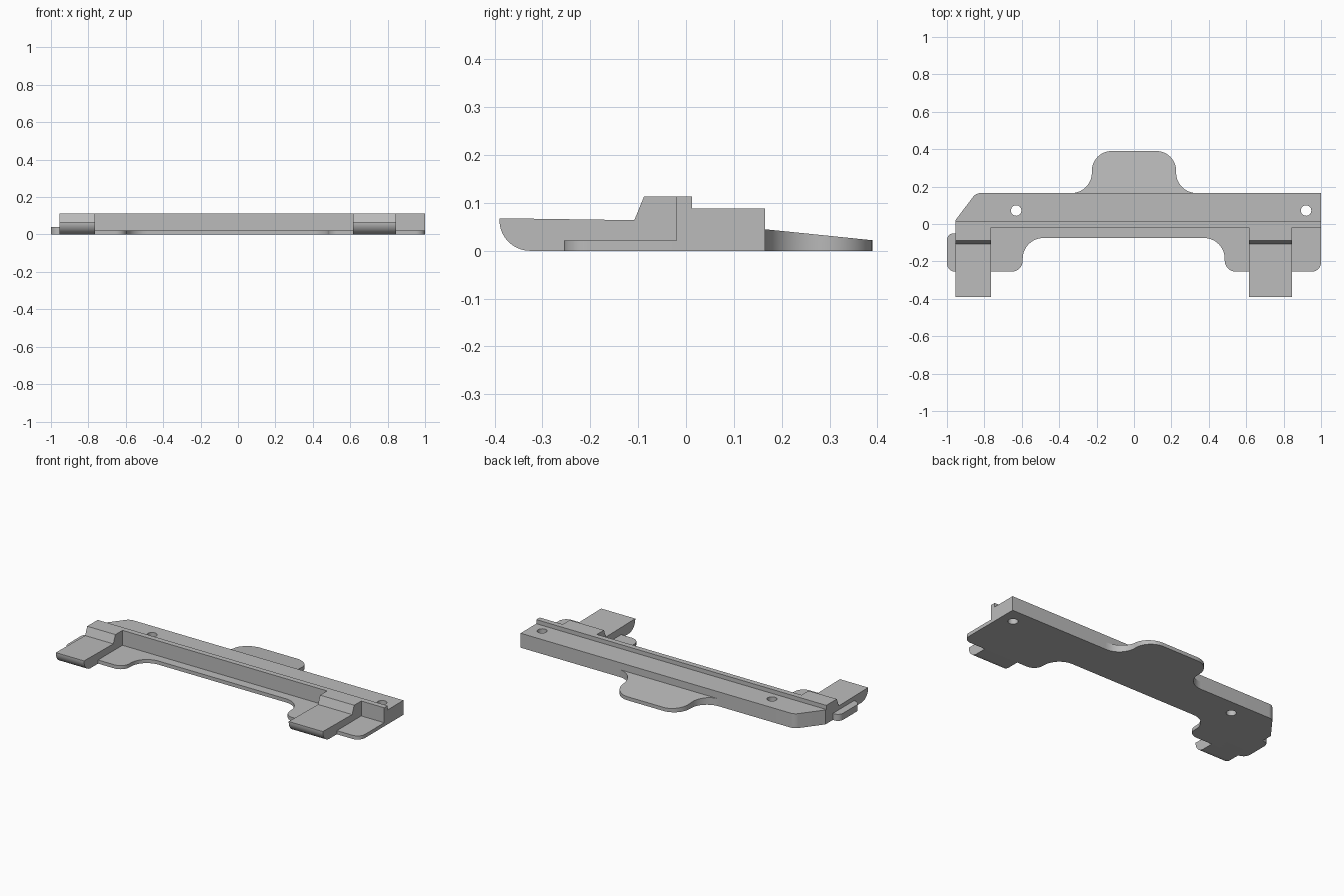
import bpy, bmesh, math
from mathutils import Vector

cube = bpy.data.objects.get("Cube")
if cube:
    bpy.data.objects.remove(cube, do_unlink=True)

grey = bpy.data.materials.new("plain grey")
grey.use_nodes = True
colour = (0.5, 0.5, 0.5, 1)
grey.diffuse_color = colour
grey.node_tree.nodes["Principled BSDF"].inputs["Base Color"].default_value = colour


def rounded(corners, steps=10):
    """Outline from (a, b) or (a, b, radius) corners."""
    pts = [Vector(c[:2]) for c in corners]
    out = []
    for i, c in enumerate(corners):
        p = pts[i]
        if len(c) == 2:
            out.append(p)
            continue
        u = (pts[i - 1] - p).normalized()
        v = (pts[(i + 1) % len(pts)] - p).normalized()
        half = u.angle(v) / 2
        centre = p + (u + v).normalized() * c[2] / math.sin(half)
        reach = c[2] / math.tan(half)
        a, b = p + u * reach - centre, p + v * reach - centre
        w = math.pi - 2 * half
        for s in range(steps + 1):
            k = s / steps
            out.append(centre + (a * math.sin((1 - k) * w) + b * math.sin(k * w)) / math.sin(w))
    return out


def prism(name, corners, low, high, axis="z"):
    """Extrude an outline along z (xy outline) or x (yz outline)."""
    bm = bmesh.new()

    def place(p, h):
        return (p.x, p.y, h) if axis == "z" else (h, p.x, p.y)

    outline = rounded(corners)
    bottom = [bm.verts.new(place(p, low)) for p in outline]
    top = [bm.verts.new(place(p, high)) for p in outline]
    bm.faces.new(bottom)
    bm.faces.new(top)
    n = len(outline)
    for i in range(n):
        j = (i + 1) % n
        bm.faces.new((bottom[i], bottom[j], top[j], top[i]))
    bmesh.ops.recalc_face_normals(bm, faces=bm.faces)
    mesh = bpy.data.meshes.new(name)
    bm.to_mesh(mesh)
    bm.free()
    mesh.materials.append(grey)
    obj = bpy.data.objects.new(name, mesh)
    bpy.context.collection.objects.link(obj)
    return obj


def activate(obj):
    bpy.ops.object.select_all(action="DESELECT")
    obj.select_set(True)
    bpy.context.view_layer.objects.active = obj


LEFT, RIGHT = -0.955, 1.0
FRONT, STEP, BACK = -0.02, 0.013, 0.165
PLATE = 0.022

# Main bar with one cut corner, and the taller rail along its front
bar = prism("main_bar", [(LEFT, STEP), (RIGHT, STEP), (RIGHT, BACK),
                         (-0.845, BACK, 0.05), (LEFT, 0.02)], 0, 0.088)
rail = prism("front_rail", [(LEFT, FRONT), (RIGHT, FRONT), (RIGHT, STEP), (LEFT, STEP)], 0, 0.113)

# Screw holes through the bar
for x in (-0.63, 0.92):
    bpy.ops.mesh.primitive_cylinder_add(vertices=32, radius=0.028, depth=0.5, location=(x, 0.072, 0))
    cutter = bpy.context.object
    cutter.hide_render = True
    cut = bar.modifiers.new("screw_hole", "BOOLEAN")
    cut.operation = "DIFFERENCE"
    cut.object = cutter
    activate(bar)
    bpy.ops.object.modifier_apply(modifier=cut.name)
    bpy.data.objects.remove(cutter, do_unlink=True)

# Thin base plate with a pad at each end
plate = prism("base_plate", [(LEFT, FRONT), (LEFT, -0.255), (-0.595, -0.255, 0.06),
                             (-0.595, -0.075, 0.11), (0.485, -0.075, 0.11),
                             (0.485, -0.255, 0.06), (RIGHT, -0.255, 0.05),
                             (RIGHT, FRONT)], 0, PLATE)

# Small rounded flap beside the outer arm
flap = prism("side_flap", [(-0.9, -0.05), (-1, -0.05, 0.035), (-1, -0.255, 0.045),
                           (-0.9, -0.255)], 0, 0.04)

# Rear tab, its top sloping down to the back
tab = prism("rear_tab", [(-0.34, BACK), (-0.225, BACK, 0.11), (-0.225, 0.39, 0.105),
                         (0.225, 0.39, 0.105), (0.225, BACK, 0.11), (0.34, BACK)], 0, 0.045)
for v in tab.data.vertices:
    if v.co.z > 0.01:
        v.co.z += (PLATE - 0.045) * (v.co.y - BACK) / (0.39 - BACK)

# Two arms with a rounded underside at the tip
arm_side = [(-0.39, 0.068), (-0.39, 0, 0.064), (FRONT, 0), (FRONT, 0.113),
            (-0.088, 0.113), (-0.108, 0.064)]
arms = [prism(name, arm_side, a, b, "x")
        for name, a, b in (("right_arm", LEFT, -0.765), ("left_arm", 0.615, 0.845))]

for obj in [bar, rail, plate, flap, tab] + arms:
    activate(obj)
    bpy.ops.object.shade_smooth_by_angle(angle=math.radians(25))
